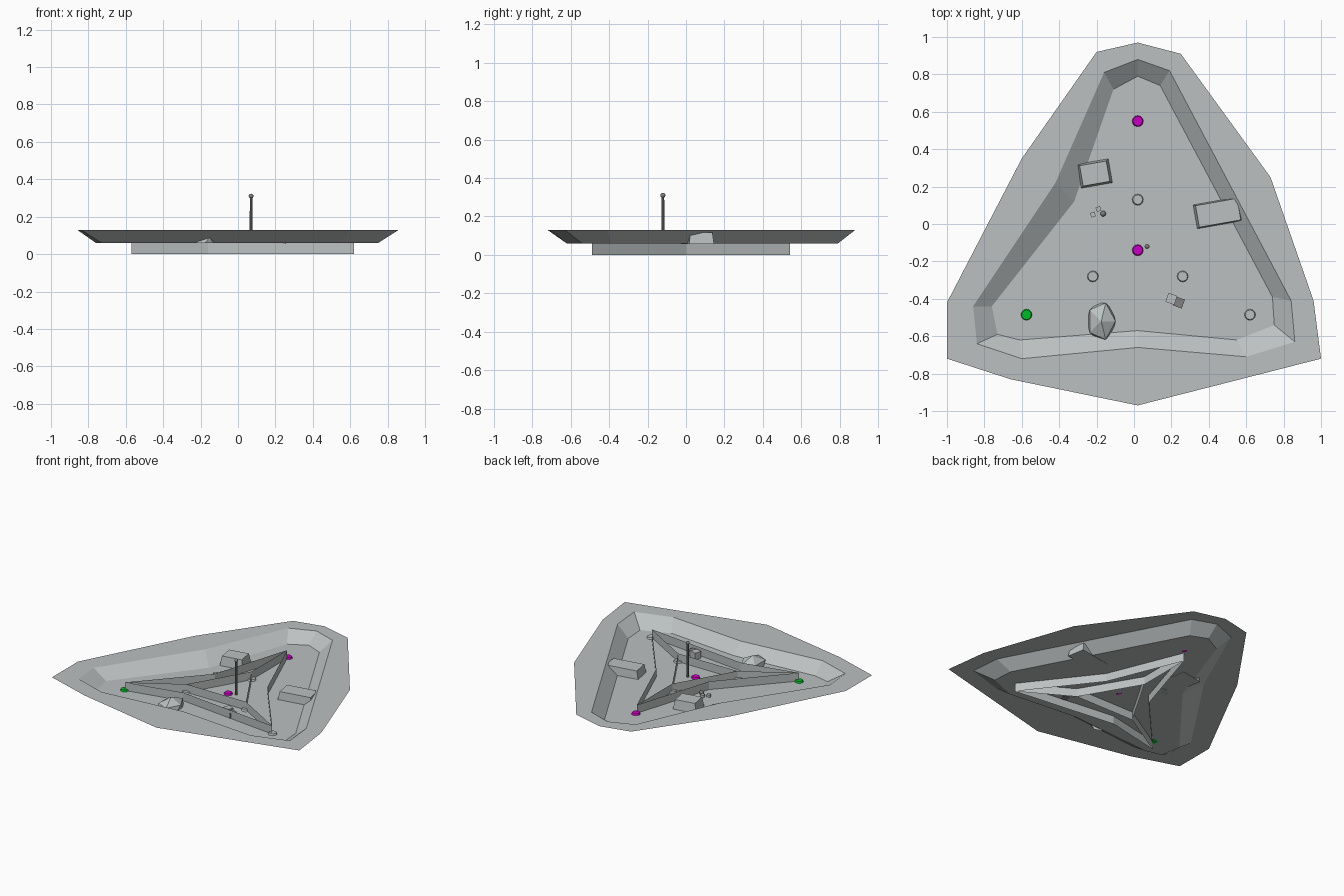
import bpy, bmesh, math
from mathutils import Vector, Matrix

cube = bpy.data.objects.get("Cube")
if cube:
    bpy.data.objects.remove(cube, do_unlink=True)

FLOOR, RIM, WALL_TOP = 0.06, 0.13, 0.12


def material(name, rgb):
    mat = bpy.data.materials.new(name)
    mat.use_nodes = True
    mat.diffuse_color = (*rgb, 1)
    mat.node_tree.nodes["Principled BSDF"].inputs["Base Color"].default_value = (*rgb, 1)
    return mat


stone = material("stone grey", (0.5, 0.53, 0.53))
metal = material("metal grey", (0.22, 0.22, 0.22))
green = material("green", (0.0, 0.5, 0.02))
magenta = material("magenta", (0.6, 0.0, 0.55))


def finish(name, bm, mat):
    mesh = bpy.data.meshes.new(name)
    bm.to_mesh(mesh)
    bm.free()
    obj = bpy.data.objects.new(name, mesh)
    bpy.context.collection.objects.link(obj)
    mesh.materials.append(mat)
    return obj


def disc(name, x, y, mat, radius=0.03, low=FLOOR, high=FLOOR + 0.012, sides=12):
    bm = bmesh.new()
    bmesh.ops.create_cone(bm, cap_ends=True, segments=sides, radius1=radius, radius2=radius * 0.85,
                          depth=high - low, matrix=Matrix.Translation((x, y, (low + high) / 2)))
    return finish(name, bm, mat)


def ball(name, x, y, z, radius, mat):
    bm = bmesh.new()
    bmesh.ops.create_uvsphere(bm, u_segments=12, v_segments=8, radius=radius,
                              matrix=Matrix.Translation((x, y, z)))
    for face in bm.faces:
        face.smooth = True
    return finish(name, bm, mat)


def block(name, x, y, size, turn, taper=1.0, low=FLOOR - 0.002, mat=stone):
    bm = bmesh.new()
    bmesh.ops.create_cube(bm, size=1)
    for v in bm.verts:
        shrink = taper if v.co.z > 0 else 1
        v.co = Vector((v.co.x * size[0] * shrink, v.co.y * size[1] * shrink, (v.co.z + 0.5) * size[2]))
    bmesh.ops.transform(bm, verts=bm.verts, matrix=Matrix.Translation((x, y, low)) @ Matrix.Rotation(math.radians(turn), 4, "Z"))
    return finish(name, bm, mat)


# Sunken ground: flat outer border, sloped crater side and crater floor
border = [(0.02, 0.97), (0.25, 0.91), (0.73, 0.25), (0.96, -0.41), (1, -0.72), (0.02, -0.97),
          (-0.66, -0.83), (-1, -0.72), (-1, -0.42), (-0.6, 0.35), (-0.2, 0.92)]
crest = [(0.02, 0.88), (0.19, 0.82), (0.84, -0.41), (0.86, -0.63), (0.6, -0.71), (0.02, -0.66),
         (-0.6, -0.72), (-0.84, -0.64), (-0.86, -0.44), (-0.42, 0.22), (-0.16, 0.81)]
foot = [(0.02, 0.79), (0.14, 0.74), (0.74, -0.39), (0.75, -0.54), (0.55, -0.62), (0.02, -0.57),
        (-0.61, -0.62), (-0.73, -0.59), (-0.76, -0.44), (-0.32, 0.12), (-0.11, 0.72)]
bm = bmesh.new()
rings = [[bm.verts.new((x, y, z)) for x, y in ring]
         for ring, z in ((border, RIM), (crest, RIM), (foot, FLOOR))]
bm.faces.new(rings[2])
slope = len(crest)
for i in range(slope):
    j = (i + 1) % slope
    bm.faces.new((rings[1][i], rings[1][j], rings[2][j], rings[2][i]))
# the border and crest corners do not pair up, so fill the flat ring between them
edges = [bm.edges.new((ring[i], ring[i - 1])) if not bm.edges.get((ring[i], ring[i - 1]))
         else bm.edges.get((ring[i], ring[i - 1])) for ring in rings[:2] for i in range(slope)]
bmesh.ops.triangle_fill(bm, edges=edges, use_beauty=True, normal=(0, 0, 1))
bmesh.ops.recalc_face_normals(bm, faces=bm.faces)
if max(bm.faces, key=lambda f: f.calc_area()).normal.z < 0:
    bmesh.ops.reverse_faces(bm, faces=bm.faces)
finish("crater_ground", bm, stone)

# Thin upright walls: three-pointed outline, inner triangle and ribs
centre = (0.02, -0.14)
tips = [(0.02, 0.54), (-0.57, -0.49), (0.62, -0.49)]
dents = [(-0.16, -0.04), (-0.16, -0.4), (0.24, 0.0)]
hubs = [(0.02, 0.13), (-0.22, -0.28), (0.26, -0.28)]
bm = bmesh.new()


def wall(a, b):
    bm.faces.new([bm.verts.new((p[0], p[1], z))
                  for p, z in ((a, 0), (b, 0), (b, WALL_TOP), (a, WALL_TOP))])


for i in range(3):
    wall(tips[i], dents[i])
    wall(dents[i], tips[(i + 1) % 3])
    wall(hubs[i], hubs[(i + 1) % 3])
    wall(hubs[i], tips[i])
finish("maze_walls", bm, stone)

# Floor markers
for i, (x, y) in enumerate(hubs):
    disc(f"hub_marker_{i + 1}", x, y, stone)
disc("back_marker", 0.02, 0.55, magenta)
disc("centre_marker", 0.02, -0.14, magenta)
disc("right_marker", -0.575, -0.485, green)
disc("left_marker", 0.62, -0.485, stone)

# Slim pole with a ball on top
disc("pole", 0.07, -0.12, metal, 0.008, FLOOR, 0.31, 8)
ball("pole_ball", 0.07, -0.12, 0.31, 0.013, metal)

# Boulders
block("back_boulder", -0.21, 0.27, (0.17, 0.13, 0.07), 10, 0.85)
block("side_boulder", 0.45, 0.06, (0.25, 0.13, 0.06), 10, 0.9)
bm = bmesh.new()
bmesh.ops.create_icosphere(bm, subdivisions=1, radius=1,
                           matrix=Matrix.Translation((-0.175, -0.52, FLOOR)) @ Matrix.Diagonal((0.085, 0.115, 0.07, 1)))
bmesh.ops.bisect_plane(bm, geom=bm.verts[:] + bm.edges[:] + bm.faces[:], clear_inner=True,
                       plane_co=(0, 0, FLOOR), plane_no=(0, 0, 1))
finish("front_boulder", bm, stone)

# Small scattered pieces
block("crate_1", 0.2, -0.4, (0.05, 0.05, 0.05), -20)
block("crate_2", 0.24, -0.42, (0.05, 0.05, 0.04), -20, mat=metal)
for i, (x, y) in enumerate([(-0.22, 0.05), (-0.19, 0.08)]):
    block(f"pebble_{i + 1}", x, y, (0.025, 0.025, 0.02), 20)
ball("pebble_ball", -0.165, 0.055, 0.075, 0.015, metal)
